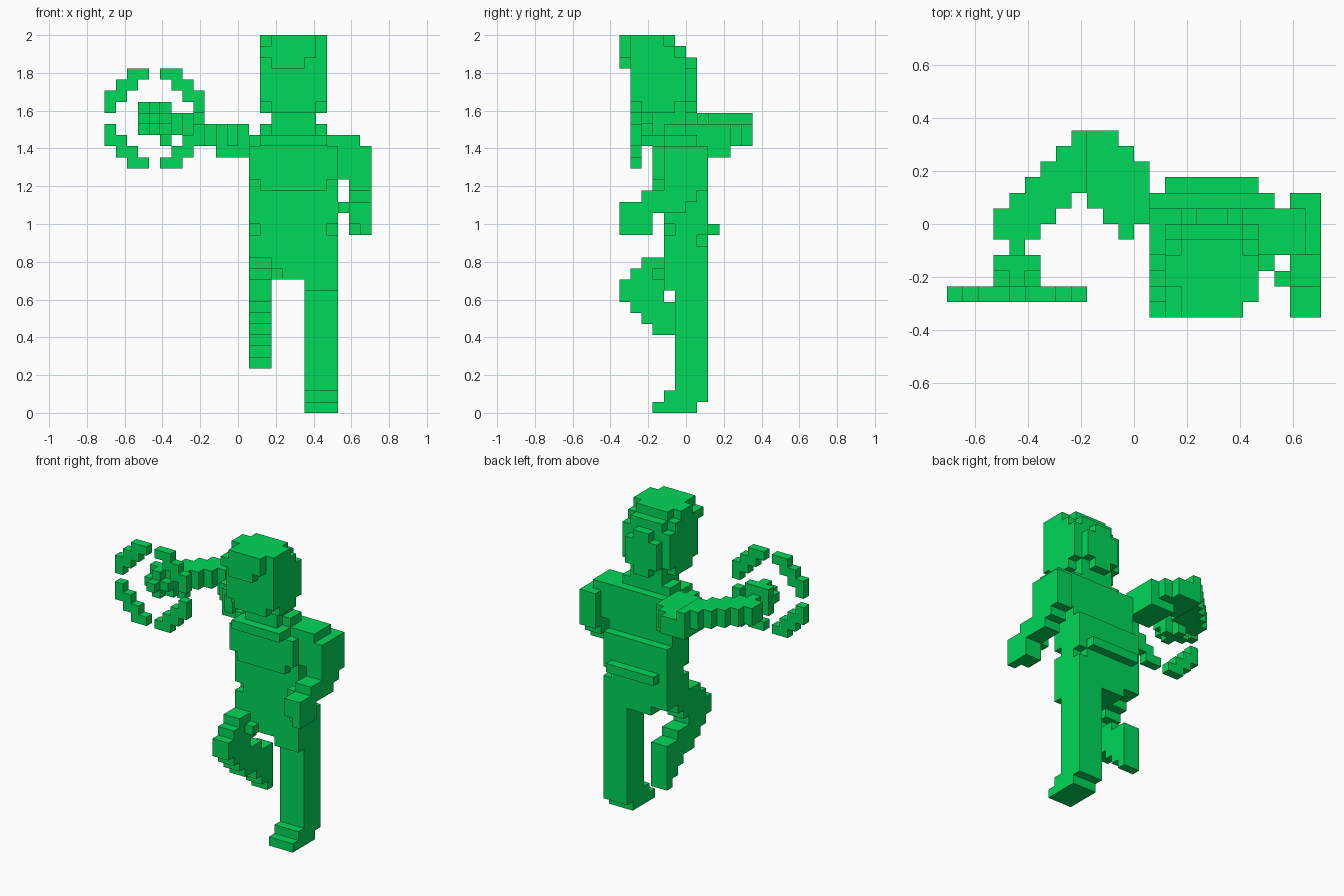
import bpy, bmesh
from mathutils import Vector

if "Cube" in bpy.data.objects:
    bpy.data.objects.remove(bpy.data.objects["Cube"])

UNIT = 2 / 34                     # edge of one block
CENTRE = Vector((12, 6, 0))       # block coordinates of the origin

green = bpy.data.materials.new("bright green")
green.use_nodes = True
COLOUR = (0.0, 0.69, 0.1, 1)
green.diffuse_color = COLOUR
green.node_tree.nodes["Principled BSDF"].inputs["Base Color"].default_value = COLOUR


def blocks(*boxes):
    """Cells filled by boxes given as x0, x1, y0, y1, z0, z1."""
    return {(x, y, z) for x0, x1, y0, y1, z0, z1 in boxes
            for x in range(x0, x1) for y in range(y0, y1) for z in range(z0, z1)}


parts = {}

# Head: wide block with a narrower core that steps back further, and a fringe
parts["head"] = (blocks((14, 20, 1, 6, 28, 32), (14, 20, 1, 5, 32, 33), (14, 20, 1, 4, 33, 34),
                        (15, 19, 1, 6, 27, 33), (15, 19, 1, 5, 33, 34), (14, 20, 2, 5, 27, 28))
                 - {(14, 1, 33)})
parts["fringe"] = blocks((15, 18, 0, 1, 31, 34), (18, 19, 0, 1, 32, 34), (14, 15, 0, 1, 32, 33))
parts["back_hair"] = blocks((15, 19, 6, 7, 28, 31), (16, 18, 6, 7, 27, 32))
parts["neck"] = blocks((15, 19, 3, 6, 26, 27))

# Torso: shoulders, collar, chest, waist and belt
parts["shoulders"] = blocks((13, 21, 4, 7, 24, 25), (14, 20, 4, 6, 25, 26))
parts["collar"] = blocks((14, 20, 2, 4, 24, 25), (15, 19, 3, 4, 25, 26))
parts["chest"] = blocks((13, 21, 4, 7, 20, 24), (13, 21, 3, 4, 21, 24), (14, 20, 3, 4, 20, 21))
parts["waist"] = (blocks((13, 21, 4, 8, 12, 20))
                  - blocks((13, 14, 4, 5, 16, 17), (20, 21, 4, 5, 16, 17), (20, 21, 7, 8, 15, 16),
                           (13, 15, 6, 8, 12, 13)))
parts["belt"] = blocks((14, 20, 8, 9, 16, 17))

# Standing leg
parts["left_leg"] = blocks((18, 21, 5, 8, 1, 12), (18, 21, 4, 5, 11, 12))
parts["left_foot"] = blocks((18, 21, 3, 7, 0, 1), (18, 21, 4, 5, 1, 2))

# Raised, bent leg: bottom and top height of each step from front to back
calf = [(10, 12), (9, 13), (8, 14), (7, 14), (7, 10), (6, 10), (5, 9), (4, 9)]
parts["right_leg"] = blocks(*[(13, 15, y, y + 1, a, b) for y, (a, b) in enumerate(calf)],
                            (13, 15, 4, 5, 11, 14))
parts["knee_strap"] = blocks((15, 16, 3, 4, 12, 13))

# Left arm, bent forward
parts["left_upper_arm"] = blocks((21, 23, 4, 7, 24, 25), (21, 22, 4, 7, 21, 24),
                                 (22, 24, 4, 7, 19, 24), (22, 24, 7, 8, 20, 24))
parts["left_forearm"] = blocks((22, 24, 2, 4, 19, 20), (22, 24, 1, 6, 18, 19))
parts["left_hand"] = blocks((23, 24, 0, 3, 16, 19), (22, 23, 0, 3, 17, 19),
                            (22, 23, 1, 3, 16, 17), (21, 22, 2, 3, 18, 19))

# Right arm, sweeping back at the elbow then forward: x, front, back, bottom, top
sweep = [(3, 5, 7, 25, 27), (4, 5, 8, 25, 27), (5, 5, 9, 25, 27), (6, 6, 10, 25, 27),
         (7, 7, 11, 25, 27), (8, 8, 12, 24, 27), (9, 7, 12, 24, 26), (10, 6, 12, 24, 26),
         (11, 5, 11, 24, 26), (12, 6, 10, 24, 26)]
parts["right_arm"] = blocks(*[(x, x + 1, a, b, c, d) for x, a, b, c, d in sweep],
                            (10, 13, 6, 10, 23, 24))
parts["right_thumb"] = blocks((5, 6, 5, 6, 24, 25))

# Burst in front of the raised hand, with a tip at the centre of the ring
parts["burst"] = blocks((3, 6, 3, 4, 25, 28), (4, 5, 2, 3, 25, 28), (3, 6, 2, 3, 26, 27),
                        (4, 5, 4, 5, 26, 27), (4, 5, 1, 2, 26, 27))

# Broken ring: one quarter mirrored twice
quarter = [(0, 27), (0, 28), (1, 28), (1, 29), (2, 29), (2, 30), (3, 30)]
parts["ring"] = {(i, 1, k) for x, z in quarter for i in (x, 8 - x) for k in (z, 52 - z)}

# Outer faces only, merged into large flat faces
filled = set().union(*parts.values())
SIDES = [(axis, sign) for axis in range(3) for sign in (0, 1)]


def build(name, cells):
    bm = bmesh.new()
    verts = {}
    for cell in sorted(cells):
        for axis, sign in SIDES:
            beside = list(cell)
            beside[axis] += 1 if sign else -1
            if tuple(beside) in filled:
                continue
            u, v = (axis + 1) % 3, (axis + 2) % 3
            loop = []
            for du, dv in ((0, 0), (1, 0), (1, 1), (0, 1)):
                p = list(cell)
                p[axis] += sign
                p[u] += du
                p[v] += dv
                p = tuple(p)
                if p not in verts:
                    verts[p] = bm.verts.new((Vector(p) - CENTRE) * UNIT)
                loop.append(verts[p])
            bm.faces.new(loop if sign else loop[::-1])
    bmesh.ops.dissolve_limit(bm, angle_limit=0.01, verts=bm.verts[:], edges=bm.edges[:])
    mesh = bpy.data.meshes.new(name)
    bm.to_mesh(mesh)
    bm.free()
    mesh.materials.append(green)
    bpy.context.collection.objects.link(bpy.data.objects.new(name, mesh))


for name, cells in parts.items():
    build(name, cells)
